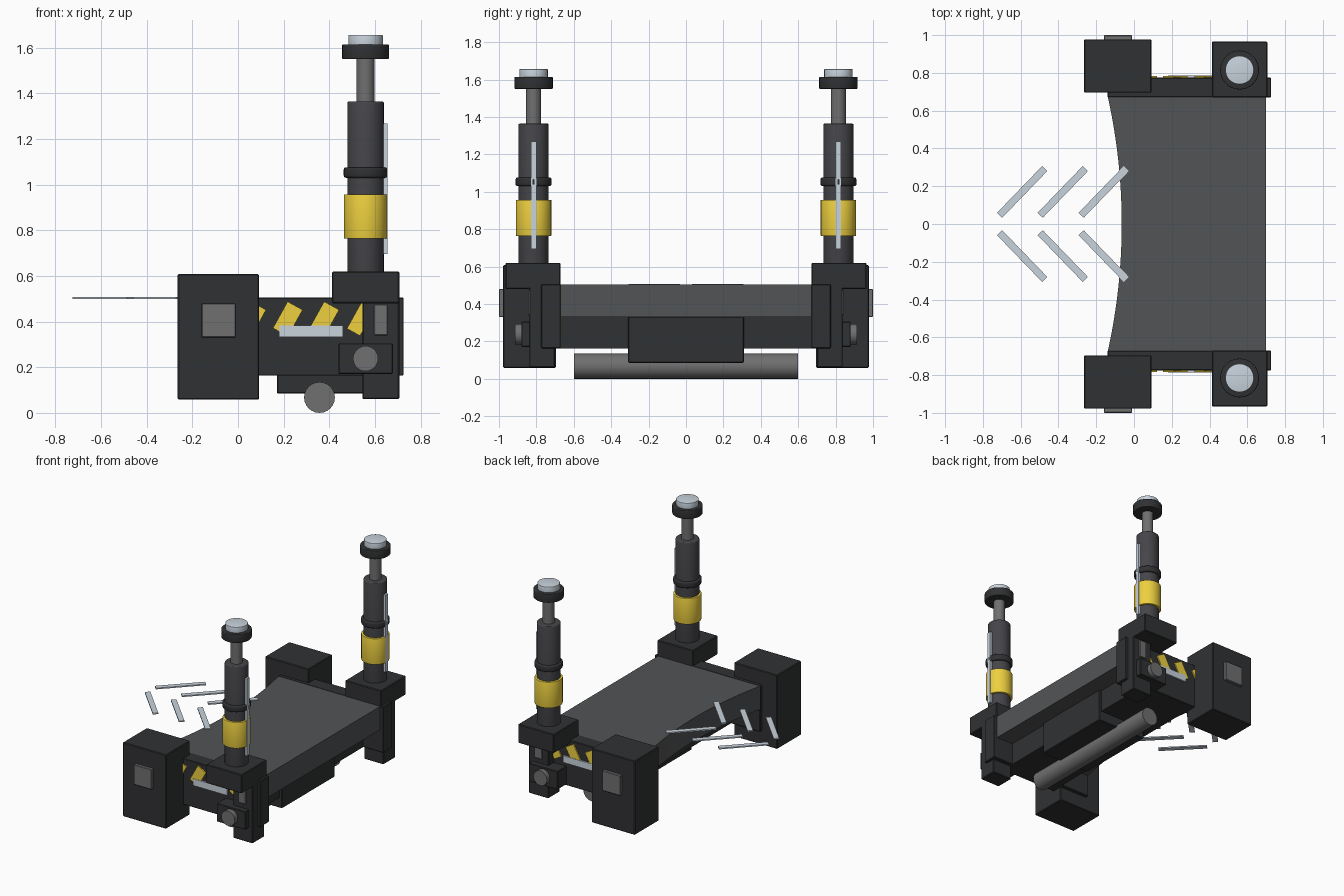
import bpy, bmesh, math
from mathutils import Matrix

if "Cube" in bpy.data.objects:
    bpy.data.objects.remove(bpy.data.objects["Cube"])


def material(name, r, g, b):
    m = bpy.data.materials.new(name)
    m.diffuse_color = (r, g, b, 1)
    m.use_nodes = True
    m.node_tree.nodes["Principled BSDF"].inputs["Base Color"].default_value = m.diffuse_color
    return m


DARK = material("dark_metal", 0.03, 0.031, 0.033)
DECK = material("deck_grey", 0.085, 0.088, 0.092)
COLUMN = material("column_grey", 0.06, 0.06, 0.068)
STEEL = material("steel", 0.16, 0.16, 0.16)
LIGHT = material("pale_strip", 0.58, 0.65, 0.72)
YELLOW = material("hazard_yellow", 0.85, 0.63, 0.05)


def finish(name, bm, mat, bevel=0.0, smooth=False):
    bmesh.ops.recalc_face_normals(bm, faces=bm.faces)
    me = bpy.data.meshes.new(name)
    bm.to_mesh(me)
    bm.free()
    ob = bpy.data.objects.new(name, me)
    bpy.context.collection.objects.link(ob)
    me.materials.append(mat)
    if bevel:
        mod = ob.modifiers.new("bevel", "BEVEL")
        mod.width = bevel
        mod.segments = 1
    if smooth:
        bpy.ops.object.select_all(action="DESELECT")
        ob.select_set(True)
        bpy.context.view_layer.objects.active = ob
        bpy.ops.object.shade_smooth_by_angle(angle=math.radians(35))
    return ob


def box(name, xr, yr, zr, mat, bevel=0.0, spin=None):
    # spin = (axis, angle) about the box centre
    size = [abs(r[1] - r[0]) for r in (xr, yr, zr)]
    mid = [(r[0] + r[1]) / 2 for r in (xr, yr, zr)]
    m = Matrix.Translation(mid)
    if spin:
        m = m @ Matrix.Rotation(spin[1], 4, spin[0])
    bm = bmesh.new()
    bmesh.ops.create_cube(bm, size=1, matrix=m @ Matrix.Diagonal((*size, 1)))
    return finish(name, bm, mat, bevel)


def cylinder(name, centre, radius, length, mat, axis="Z", sides=32, bevel=0.0):
    m = Matrix.Translation(centre)
    if axis == "Y":
        m = m @ Matrix.Rotation(math.pi / 2, 4, "X")
    bm = bmesh.new()
    bmesh.ops.create_cone(bm, cap_ends=True, segments=sides, radius1=radius,
                          radius2=radius, depth=length, matrix=m)
    if bevel:
        rims = [e for e in bm.edges if any(len(f.verts) > 4 for f in e.link_faces)]
        bmesh.ops.bevel(bm, geom=rims, offset=bevel, segments=3, profile=0.5, affect="EDGES")
    return finish(name, bm, mat, smooth=True)


def curved_slab(name, x_end, z0, z1, mat):
    # plate with a shallow arc cut into its -x edge
    n, half, sag = 24, 0.68, 0.075
    rad = (half ** 2 + sag ** 2) / (2 * sag)
    pts = [(x_end, -half), (x_end, half)]
    for i in range(n + 1):
        y = half - 2 * half * i / n
        pts.append((-0.14 + math.sqrt(rad ** 2 - y ** 2) - (rad - sag), y))
    bm = bmesh.new()
    face = bm.faces.new([bm.verts.new((x, y, z0)) for x, y in pts])
    ext = bmesh.ops.extrude_face_region(bm, geom=[face])
    vs = [v for v in ext["geom"] if isinstance(v, bmesh.types.BMVert)]
    bmesh.ops.translate(bm, verts=vs, vec=(0, 0, z1 - z0))
    return finish(name, bm, mat)


# Deck, lower cross beam, belly housing and roller
curved_slab("deck_plate", 0.70, 0.33, 0.503, DECK)
box("cross_beam", (0.10, 0.56), (-0.68, 0.68), (0.163, 0.335), DARK)
box("belly_housing", (0.17, 0.58), (-0.31, 0.31), (0.085, 0.332), DARK, 0.005)
cylinder("ground_roller", (0.357, 0, 0.0675), 0.0675, 1.2, STEEL, "Y", 24)

for s, side in ((-1, "front"), (1, "back")):
    def sbox(name, xr, yr, zr, mat, bevel=0.0, spin=None):
        return box(f"{side}_{name}", xr, (s * yr[0], s * yr[1]), zr, mat, bevel, spin)

    # Side rail and end box
    sbox("rail", (-0.14, 0.726), (0.67, 0.775), (0.163, 0.505), DARK, 0.004)
    sbox("end_box", (-0.264, 0.093), (0.695, 0.978), (0.058, 0.608), DARK, 0.005)
    sbox("end_box_panel", (-0.16, -0.01), (0.96, 1.0), (0.33, 0.48), STEEL, 0.004)

    # Corner post, head block and drive unit
    sbox("post", (0.545, 0.707), (0.70, 0.838), (0.06, 0.50), DARK, 0.005)
    sbox("head_block", (0.412, 0.707), (0.67, 0.965), (0.48, 0.62), DARK, 0.005)
    sbox("post_panel", (0.595, 0.655), (0.82, 0.846), (0.34, 0.475), STEEL, 0.003)
    sbox("drive_box", (0.44, 0.678), (0.77, 0.88), (0.17, 0.305), DARK, 0.004)
    cylinder(f"{side}_drive_hub", (0.559, s * 0.89, 0.238), 0.055, 0.05, STEEL, "Y")

    # Hazard stripes and pale side strip
    for i in range(4):
        x = 0.058 + 0.16 * i
        w = 0.0375 if i < 3 else 0.033
        sbox(f"hazard_stripe_{i}", (x - w, x + w), (0.77, 0.784), (0.345, 0.478),
             YELLOW, 0, ("Y", s * -math.radians(29) * -s))
    sbox("side_strip", (0.18, 0.46), (0.77, 0.787), (0.333, 0.383), LIGHT)

    # Telescopic column
    cx, cy = 0.559, s * 0.815
    for name, r, z0, z1, mat, bev in (
            ("column", 0.08, 0.60, 1.364, COLUMN, 0.006),
            ("column_sleeve", 0.095, 0.763, 0.957, YELLOW, 0.004),
            ("column_ring", 0.096, 1.03, 1.076, DARK, 0.01),
            ("column_rod", 0.04, 1.35, 1.57, STEEL, 0),
            ("column_collar", 0.103, 1.55, 1.614, DARK, 0.005),
            ("column_cap", 0.076, 1.60, 1.656, LIGHT, 0.004)):
        cylinder(f"{side}_{name}", (cx, cy, (z0 + z1) / 2), r, z1 - z0, mat, bevel=bev)
    box(f"{side}_column_strip", (0.62, 0.6545), (cy - 0.015, cy + 0.015), (0.695, 1.268), LIGHT)

    # Guide chevrons
    for i, x in enumerate((-0.592, -0.377, -0.16)):
        sbox(f"chevron_{i}", (x - 0.172, x + 0.172), (0.151, 0.189), (0.499, 0.508),
             LIGHT, 0, ("Z", s * math.radians(46)))
